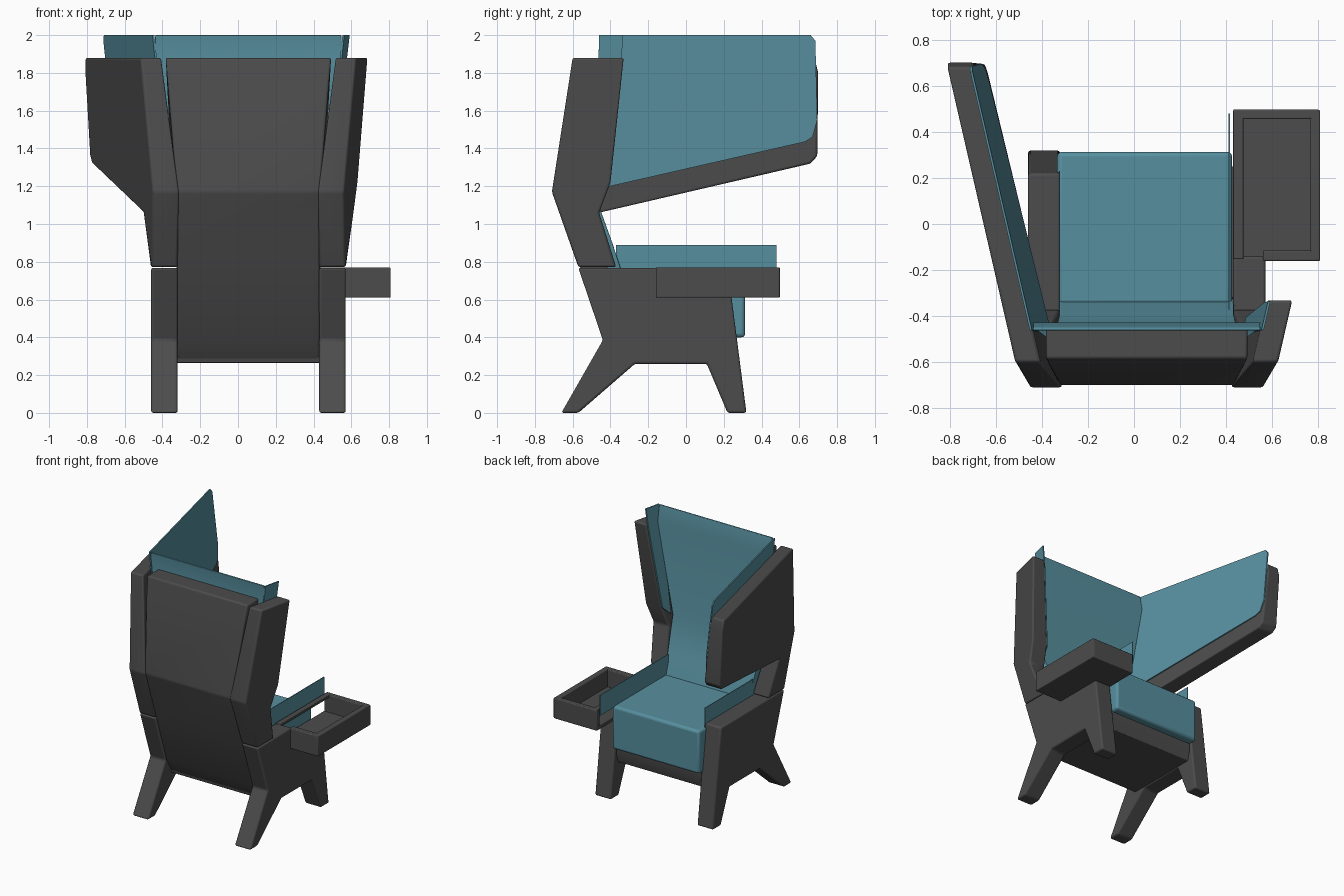
import bpy, bmesh
from math import radians

if "Cube" in bpy.data.objects:
    bpy.data.objects.remove(bpy.data.objects["Cube"], do_unlink=True)

CX = 0.055  # symmetry plane of the chair


def material(name, rgb):
    m = bpy.data.materials.new(name)
    m.use_nodes = True
    m.diffuse_color = (*rgb, 1)
    m.node_tree.nodes["Principled BSDF"].inputs["Base Color"].default_value = (*rgb, 1)
    return m


CHARCOAL = material("charcoal fabric", (0.072, 0.072, 0.072))
TEAL = material("teal fabric", (0.095, 0.275, 0.345))


def prism(name, outline, xa, xb, mat, bevel=0.012):
    """Side outline of (y, z) points spanned between two x functions."""
    bm = bmesh.new()
    rings = [[bm.verts.new((f(y, z), y, z)) for y, z in outline] for f in (xa, xb)]
    for ring in rings:
        bm.faces.new(ring)
    n = len(outline)
    for i in range(n):
        j = (i + 1) % n
        bm.faces.new((rings[0][i], rings[0][j], rings[1][j], rings[1][i]))
    bmesh.ops.recalc_face_normals(bm, faces=bm.faces)
    me = bpy.data.meshes.new(name)
    bm.to_mesh(me)
    bm.free()
    me.materials.append(mat)
    ob = bpy.data.objects.new(name, me)
    bpy.context.collection.objects.link(ob)
    if bevel:
        mod = ob.modifiers.new("soft edges", "BEVEL")
        mod.width = bevel
        mod.segments = 3
        mod.angle_limit = radians(25)
    bpy.ops.object.select_all(action="DESELECT")
    ob.select_set(True)
    bpy.context.view_layer.objects.active = ob
    bpy.ops.object.shade_smooth_by_angle(angle=radians(35))
    return ob


def at(x):
    return lambda y, z: x


def box(name, x, y, z, mat, bevel=0.006):
    outline = [(y[0], z[0]), (y[1], z[0]), (y[1], z[1]), (y[0], z[1])]
    return prism(name, outline, at(x[0]), at(x[1]), mat, bevel)


def clamp(v):
    return max(0, min(1, v))


# Flaring side planes, as distance from the symmetry plane
def outer(y, z):
    flare = clamp((z - 0.77) / 0.3)
    return 0.515 + flare * (0.06 + 0.23 * (y + 0.58) + 0.055 * (z - 1.88)) 


def inner(y, z):
    return outer(y, z) - min(0.14, 0.11 + 0.055 * (1.88 - z))


def side(f, s, offset=0):
    return lambda y, z: CX + s * (f(y, z) + offset)


# Side panels with splayed legs; the tray side is notched under the tray
foot = [(0.24, 0.62), (0.32, 0), (0.22, 0), (0.11, 0.26), (-0.27, 0.26),
        (-0.57, 0), (-0.66, 0), (-0.44, 0.385), (-0.57, 0.768)]
tops = {-1: [(0.22, 0.768)], 1: [(-0.14, 0.768), (-0.14, 0.62)]}
for s, name in ((-1, "right"), (1, "left")):
    prism(name + "_leg_panel", foot + tops[s],
          at(CX + s * 0.375), at(CX + s * 0.515), CHARCOAL)

# Back posts growing into a long wing on one side and a short one on the other
rear = [(-0.37, 0.772), (-0.57, 0.772), (-0.71, 1.17), (-0.60, 1.88)]
wings = {
    -1: [(0.68, 1.88), (0.70, 1.80), (0.695, 1.36), (0.66, 1.32), (-0.46, 1.06)],
    1: [(-0.33, 1.88), (-0.40, 1.22), (-0.46, 1.06)],
}
pads = {
    -1: [(-0.46, 2.0), (0.66, 2.0), (0.685, 1.97), (0.695, 1.55), (0.67, 1.46),
         (0.63, 1.435), (-0.40, 1.20), (-0.48, 1.19)],
    1: [(-0.46, 2.0), (-0.335, 2.0), (-0.34, 1.86), (-0.405, 1.22), (-0.48, 1.15)],
}
for s, name in ((-1, "long"), (1, "short")):
    prism(name + "_wing", rear + wings[s], side(outer, s), side(inner, s), CHARCOAL)
    prism(name + "_wing_pad", pads[s], side(inner, s, 0.002),
          side(inner, s, -0.008), TEAL, 0)


# Rear shell between the posts
def shell_width(y, z):
    return 0.378 + 0.06 * clamp((z - 1.17) / 0.71)


prism("back_shell",
      [(-0.36, 0.265), (-0.435, 0.385), (-0.56, 0.77), (-0.70, 1.17), (-0.615, 1.73),
       (-0.585, 1.88), (-0.44, 1.88), (-0.50, 1.15), (-0.35, 0.74), (-0.30, 0.265)],
      side(shell_width, -1), side(shell_width, 1), CHARCOAL)


# Backrest cushion, standing proud above the shell
def pad_width(y, z):
    return 0.378 + 0.115 * clamp((z - 1.0) / 0.88)


prism("backrest_cushion",
      [(-0.325, 0.70), (-0.39, 0.90), (-0.48, 1.15), (-0.427, 1.88), (-0.45, 2.0),
       (-0.462, 2.0), (-0.45, 1.88), (-0.52, 1.15), (-0.40, 0.70)],
      side(pad_width, -1), side(pad_width, 1), TEAL, 0.004)

# Seat
box("seat_cushion", (-0.333, 0.425), (-0.35, 0.313), (0.40, 0.74), TEAL, 0.02)
prism("seat_base", [(-0.37, 0.265), (0.23, 0.265), (0.25, 0.33), (0.25, 0.41), (-0.40, 0.41)],
      at(CX - 0.378), at(CX + 0.378), CHARCOAL, 0.004)

# Thin upright liners beside the seat
box("tray_side_liner", (0.410, 0.416), (-0.37, 0.48), (0.73, 0.89), TEAL, 0)
box("plain_side_liner", (-0.326, -0.320), (-0.37, 0.23), (0.70, 0.89), TEAL, 0)

# Side tray, open towards the seat
low, high = 0.61, 0.77
box("tray_floor", (0.475, 0.80), (-0.15, 0.49), (low, low + 0.025), CHARCOAL, 0.004)
box("tray_outer_wall", (0.765, 0.808), (-0.16, 0.495), (low, high), CHARCOAL)
box("tray_rear_wall", (0.56, 0.80), (-0.16, -0.115), (low, high), CHARCOAL)
box("tray_front_wall", (0.43, 0.80), (0.455, 0.497), (low, high), CHARCOAL)
box("tray_inner_rim", (0.43, 0.475), (-0.15, 0.49), (high - 0.02, high), CHARCOAL, 0.003)
box("tray_inner_sill", (0.43, 0.48), (-0.15, 0.49), (low, low + 0.025), CHARCOAL, 0.003)
